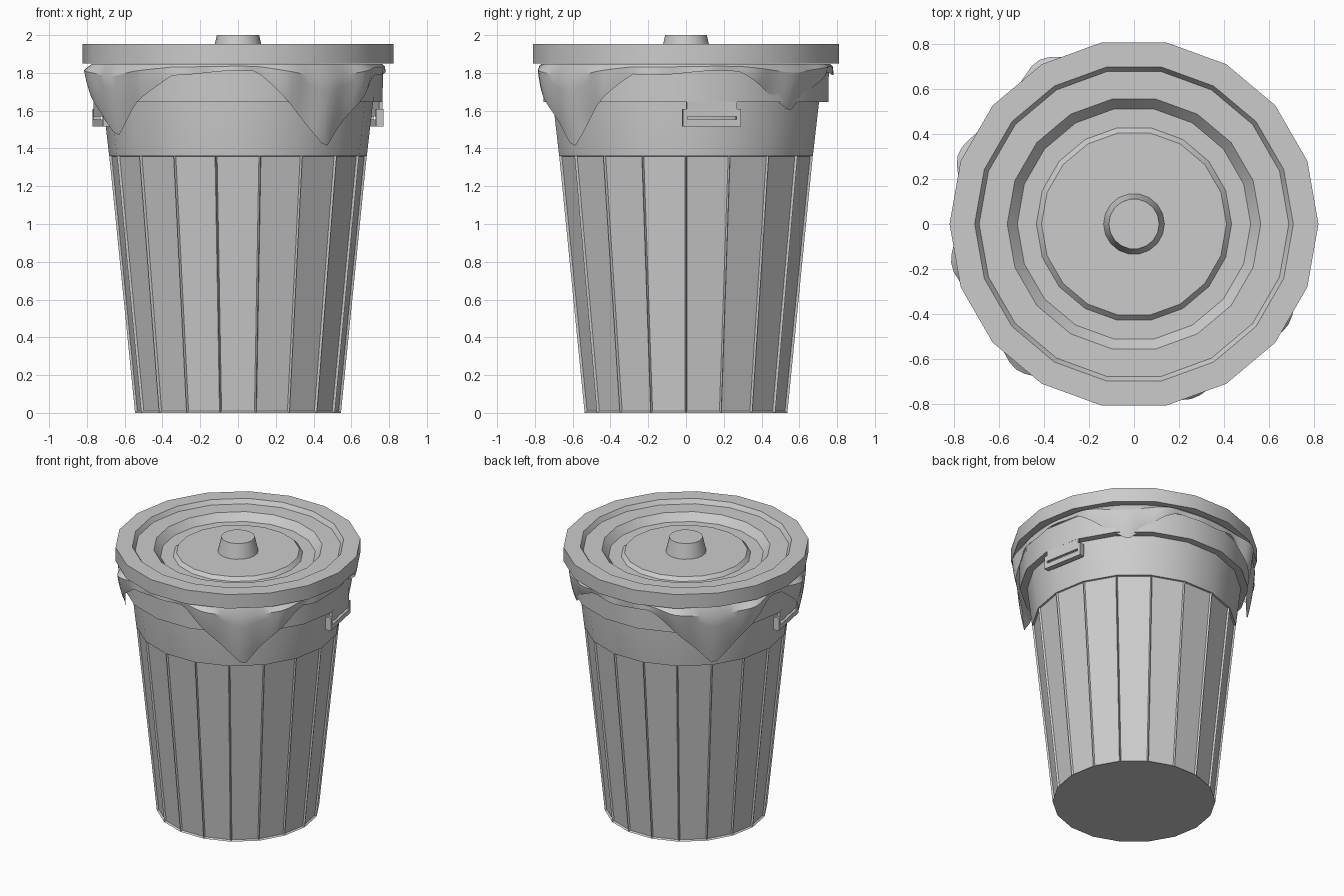
import bpy, bmesh, math
from mathutils import Matrix

if "Cube" in bpy.data.objects:
    bpy.data.objects.remove(bpy.data.objects["Cube"])

SIDES = 18


def finish(name, bm, smooth=False):
    bmesh.ops.recalc_face_normals(bm, faces=bm.faces)
    mesh = bpy.data.meshes.new(name)
    bm.to_mesh(mesh)
    bm.free()
    ob = bpy.data.objects.new(name, mesh)
    bpy.context.collection.objects.link(ob)
    if smooth:
        bpy.ops.object.select_all(action='DESELECT')
        ob.select_set(True)
        bpy.context.view_layer.objects.active = ob
        bpy.ops.object.shade_smooth_by_angle(angle=math.radians(28))
    return ob


def lathe(profile, sides=SIDES):
    """Revolve (radius, z) points; both ends are capped."""
    bm = bmesh.new()
    rings = [[bm.verts.new((r * math.cos(2 * math.pi * i / sides),
                            r * math.sin(2 * math.pi * i / sides), z))
              for i in range(sides)] for r, z in profile]
    for a, b in zip(rings, rings[1:]):
        for i in range(sides):
            j = (i + 1) % sides
            bm.faces.new((a[i], a[j], b[j], b[i]))
    bm.faces.new(rings[0][::-1])
    bm.faces.new(rings[-1])
    bm.normal_update()
    return bm


# Tapered can with a recessed panel on every side
bm = lathe([(0.545, 0), (0.682, 1.365)])
panels = [f for f in bm.faces if len(f.verts) == 4]
bmesh.ops.inset_individual(bm, faces=panels, thickness=0.011, depth=-0.012)
finish("can_body", bm)

# Plain band above the panels and the wider rim
finish("upper_band", lathe([(0.682, 1.36), (0.715, 1.645), (0.715, 1.66)]), True)
finish("can_rim", lathe([(0.70, 1.645), (0.765, 1.645), (0.768, 1.815),
                         (0.75, 1.835), (0.70, 1.835)]), True)

# Stepped lid and its knob
finish("lid", lathe([(0.70, 1.85), (0.822, 1.85), (0.822, 1.953), (0.71, 1.953),
                     (0.69, 1.922), (0.565, 1.922), (0.52, 1.87), (0.435, 1.87),
                     (0.412, 1.895)]), True)
finish("lid_knob", lathe([(0.138, 1.885), (0.112, 2.0)]), True)


# Side handles: a flap below the rim with a U-shaped bar around it
def handle(name, angle):
    bm = bmesh.new()
    # radial centre, tangential centre, z centre, then the sizes
    for c, s in [((0.735, 0, 1.534), (0.04, 0.31, 0.036)),
                 ((0.735, -0.144, 1.563), (0.04, 0.022, 0.094)),
                 ((0.735, 0.144, 1.563), (0.04, 0.022, 0.094)),
                 ((0.744, 0, 1.61), (0.018, 0.27, 0.08))]:
        bmesh.ops.create_cube(bm, size=1, matrix=Matrix.Rotation(angle, 4, 'Z')
                              @ Matrix.Translation(c) @ Matrix.Diagonal((*s, 1)))
    finish(name, bm)


handle("handle_right", math.radians(10.5))
handle("handle_left", math.radians(190.5))

# Liner bag folded over the rim, hanging in four pointed corners
# (angle, tip height, half width, flare)
CORNERS = [(-52, 1.40, 31, 0.045), (47, 1.60, 26, 0.03),
           (139, 1.41, 33, 0.07), (-148, 1.45, 32, 0.06)]
N = 120
ROWS = 6
bm = bmesh.new()
cols = []
for i in range(N):
    deg = 360 * i / N
    low, flare, tip = 1.80 + 0.012 * math.sin(math.radians(deg * 7)), 0.0, 0.0
    for ang, z_tip, width, amount in CORNERS:
        d = (deg - ang + 180) % 360 - 180
        near = max(0, 1 - abs(d) / width)
        low -= (1.80 - z_tip) * near ** 1.15
        tip += near
        # the two folds beside each tip stand out more than its middle
        flare += amount * (math.exp(-((abs(d) - 19) / 8) ** 2)
                           + 0.5 * math.exp(-(d / 10) ** 2))
    ripple = 0.006 * math.sin(math.radians(deg * 18))
    pts = [(0.71, 1.845), (0.765 + flare * 0.4, 1.847)]
    for k in range(1, ROWS + 1):
        t = k / ROWS
        r = 0.778 + flare * (1 - 0.35 * t) + ripple * t - 0.045 * tip * t * t
        pts.append((r, 1.84 + (low - 1.84) * t))
    a = math.radians(deg)
    cols.append([bm.verts.new((r * math.cos(a), r * math.sin(a), z)) for r, z in pts])
for i in range(N):
    a, b = cols[i], cols[(i + 1) % N]
    for k in range(len(a) - 1):
        bm.faces.new((a[k], a[k + 1], b[k + 1], b[k]))
finish("bin_liner", bm, True)
